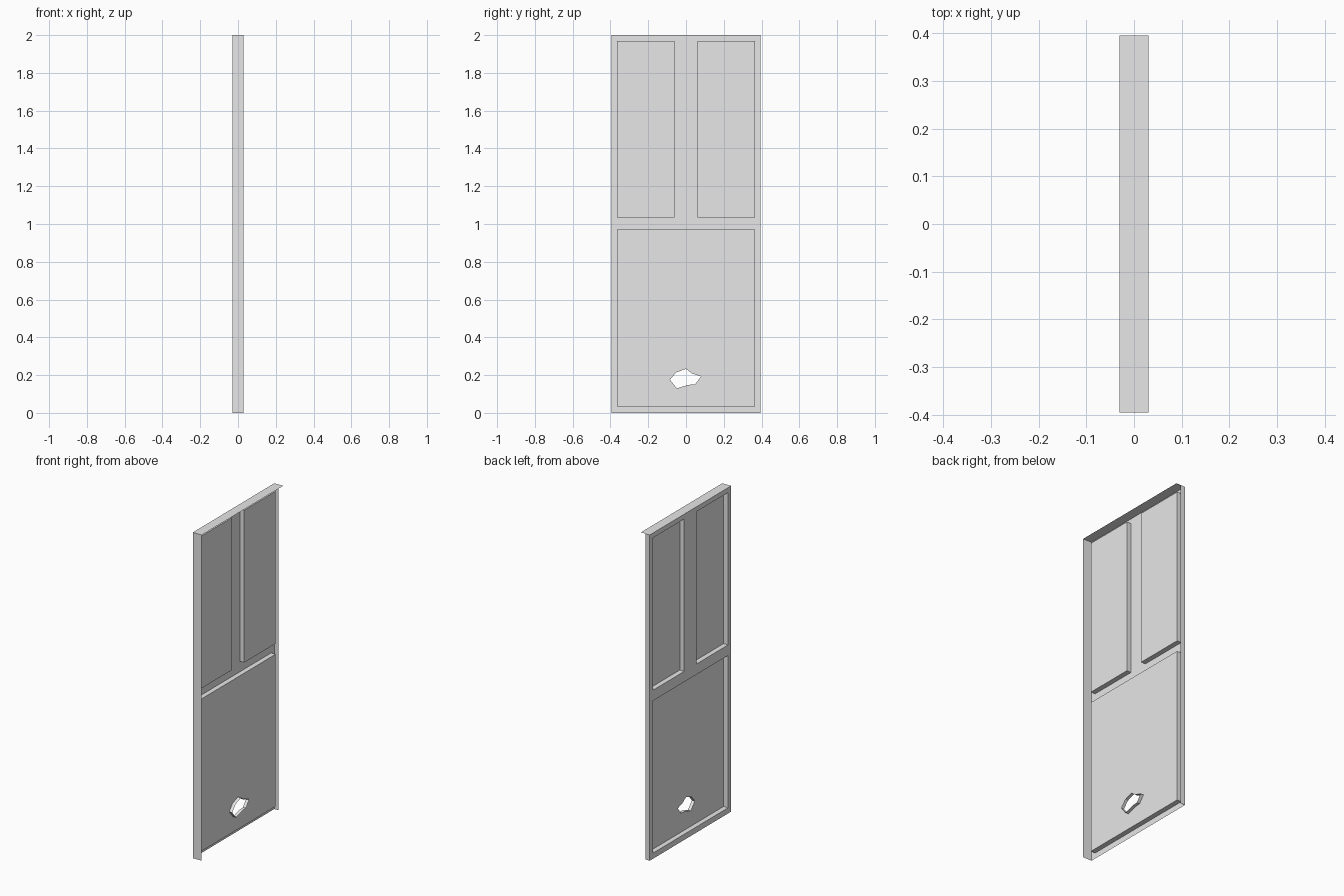
import bpy, bmesh
from mathutils import Vector

old = bpy.data.objects.get("Cube")
if old:
    bpy.data.objects.remove(old, do_unlink=True)

W, H = 0.395, 2.0                      # half width, height
BACK, MID, LIP = -0.03, 0.0, 0.03      # depth planes along x
HOLE_DEPTH = 0.02

grey = bpy.data.materials.new("plain grey")
grey.use_nodes = True
grey.diffuse_color = (0.8, 0.8, 0.8, 1)
grey.node_tree.nodes["Principled BSDF"].inputs["Base Color"].default_value = (0.8, 0.8, 0.8, 1)


def rect(y0, y1, z0, z1):
    return [(y0, z0), (y1, z0), (y1, z1), (y0, z1)]


def loop_edges(bm, outline, x):
    verts = [bm.verts.new((x, y, z)) for y, z in outline]
    return [bm.edges.new((a, b)) for a, b in zip(verts, verts[1:] + verts[:1])]


def plate(bm, outline, holes, x):
    """Flat sheet facing -x with openings; returns the edges of each opening."""
    outer = loop_edges(bm, outline, x)
    rims = [loop_edges(bm, h, x) for h in holes]
    edges = outer + [e for r in rims for e in r]
    res = bmesh.ops.triangle_fill(bm, edges=edges, use_beauty=True, normal=Vector((-1, 0, 0)))
    for f in [g for g in res["geom"] if isinstance(g, bmesh.types.BMFace)]:
        f.normal_update()
        if f.normal.x > 0:
            f.normal_flip()
    return outer, rims


def extrude(bm, edges, dx):
    res = bmesh.ops.extrude_edge_only(bm, edges=edges)
    verts = [g for g in res["geom"] if isinstance(g, bmesh.types.BMVert)]
    bmesh.ops.translate(bm, verts=verts, vec=(dx, 0, 0))


def finish(bm, name):
    mesh = bpy.data.meshes.new(name)
    bm.to_mesh(mesh)
    bm.free()
    mesh.materials.append(grey)
    obj = bpy.data.objects.new(name, mesh)
    bpy.context.collection.objects.link(obj)
    return obj


# Panel openings and the broken hole in the lower panel
panels = {
    "lower_panel": rect(-0.365, 0.365, 0.035, 0.97),
    "upper_panel_near": rect(-0.365, -0.06, 1.035, 1.97),
    "upper_panel_far": rect(0.06, 0.365, 1.035, 1.97),
}
broken_hole = [(-0.085, 0.175), (-0.048, 0.13), (0.01, 0.148), (0.048, 0.151),
               (0.08, 0.193), (0.03, 0.21), (0.0, 0.233), (-0.053, 0.214)]

# Frame with rails and stiles
bm = bmesh.new()
plate(bm, rect(-W, W, 0, H), list(panels.values()), BACK)
finish(bm, "door_frame")

# Recessed panels with their side walls
for name, outline in panels.items():
    bm = bmesh.new()
    holes = [broken_hole] if name == "lower_panel" else []
    outer, rims = plate(bm, outline, holes, MID)
    extrude(bm, outer, BACK - MID)
    for rim in rims:
        extrude(bm, rim, HOLE_DEPTH)
    finish(bm, name)


# Thin edge sheets: near side and top run full depth, far side half depth
def sheet(name, corners):
    bm = bmesh.new()
    bm.faces.new([bm.verts.new(c) for c in corners])
    finish(bm, name)


sheet("near_edge", [(BACK, -W, 0), (LIP, -W, 0), (LIP, -W, H), (BACK, -W, H)])
sheet("far_edge", [(MID, W, 0), (BACK, W, 0), (BACK, W, H), (MID, W, H)])
sheet("top_edge", [(BACK, -W, H), (LIP, -W, H), (LIP, W, H), (BACK, W, H)])
